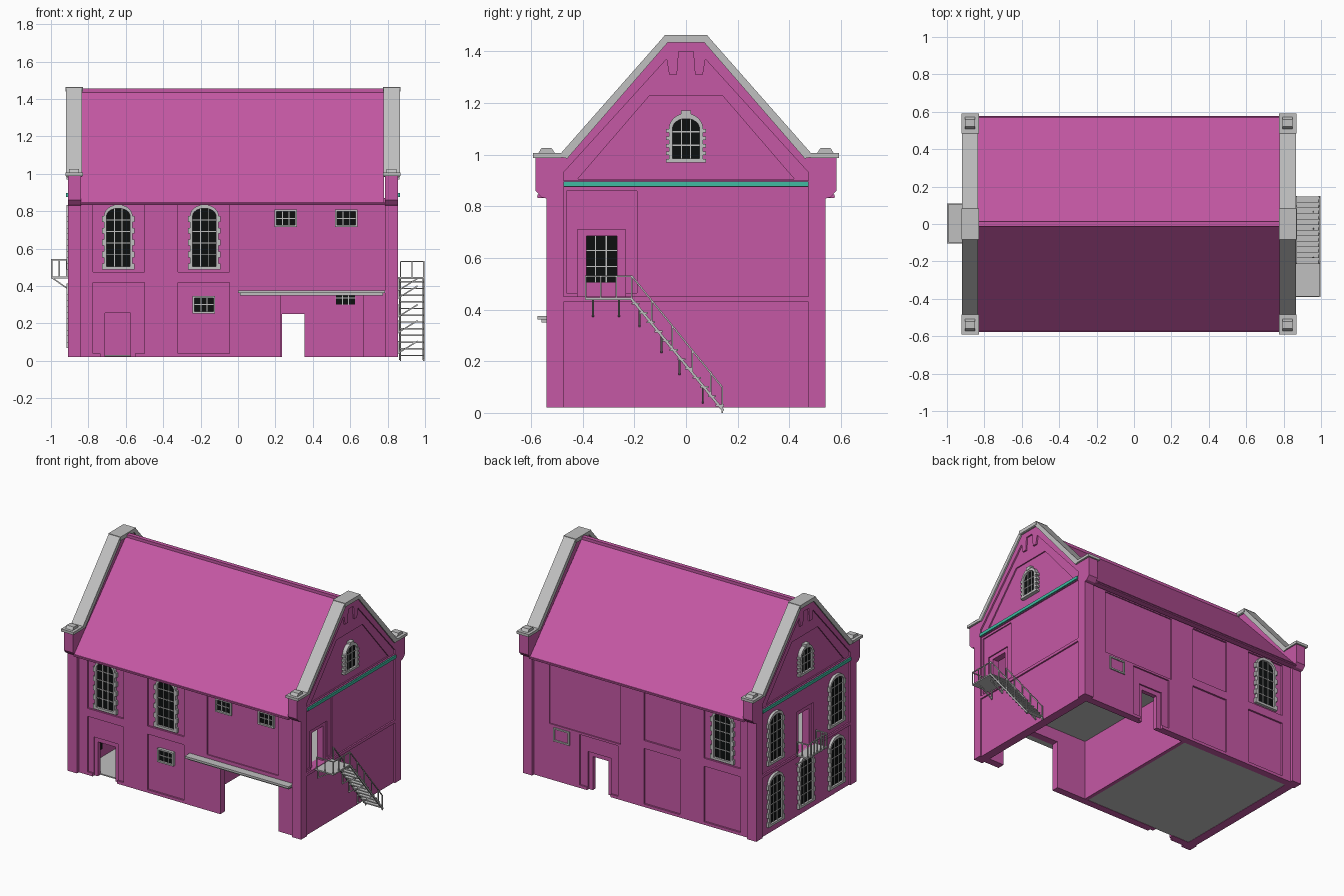
import bpy, bmesh, math
from mathutils import Vector

cube = bpy.data.objects.get("Cube")
if cube:
    bpy.data.objects.remove(cube, do_unlink=True)


def material(name, color):
    m = bpy.data.materials.new(name)
    m.use_nodes = True
    m.diffuse_color = (*color, 1)
    m.node_tree.nodes["Principled BSDF"].inputs["Base Color"].default_value = (*color, 1)
    return m


PINK = material("pink plaster", (0.56, 0.098, 0.375))
STONE = material("pale grey stone", (0.53, 0.53, 0.53))
GLASS = material("black glass", (0.004, 0.005, 0.005))
TEAL = material("teal band", (0.05, 0.5, 0.36))

# Each side maps (along, up, outward from its wall plane) to a point
SIDES = {
    "front": lambda u, z, d: (u, -0.52 - d, z),
    "back": lambda u, z, d: (u, 0.52 + d, z),
    "right": lambda u, z, d: (0.855 + d, u, z),
    "left": lambda u, z, d: (-0.91 - d, u, z),
}


def finish(name, bm, mat):
    bmesh.ops.recalc_face_normals(bm, faces=bm.faces)
    me = bpy.data.meshes.new(name)
    bm.to_mesh(me)
    bm.free()
    me.materials.append(mat)
    ob = bpy.data.objects.new(name, me)
    bpy.context.collection.objects.link(ob)
    return ob


def prism(name, side, pts, d0, d1, mat):
    bm = bmesh.new()
    rings = [[bm.verts.new(SIDES[side](u, z, d)) for u, z in pts] for d in (d0, d1)]
    for ring in rings:
        bm.faces.new(ring)
    n = len(pts)
    for i in range(n):
        j = (i + 1) % n
        bm.faces.new((rings[0][i], rings[0][j], rings[1][j], rings[1][i]))
    return finish(name, bm, mat)


def rect(u0, u1, z0, z1):
    return [(u0, z0), (u1, z0), (u1, z1), (u0, z1)]


def mirrored(half):
    return half + [(-u, z) for u, z in reversed(half)]


def boxes(name, spans, mat):
    bm = bmesh.new()
    for x0, x1, y0, y1, z0, z1 in spans:
        vs = bmesh.ops.create_cube(bm, size=1)["verts"]
        for v in vs:
            v.co = ((x0 + x1) / 2 + v.co.x * (x1 - x0), (y0 + y1) / 2 + v.co.y * (y1 - y0),
                    (z0 + z1) / 2 + v.co.z * (z1 - z0))
    return finish(name, bm, mat)


def beams(name, runs, width, mat):
    bm = bmesh.new()
    for a, b in runs:
        a, b = Vector(a), Vector(b)
        turn = (b - a).to_track_quat('Z', 'Y')
        for v in bmesh.ops.create_cube(bm, size=1)["verts"]:
            v.co = (a + b) / 2 + turn @ Vector((v.co.x * width, v.co.y * width, v.co.z * (b - a).length))
    return finish(name, bm, mat)


def carve(ob, side, cuts):
    """Cut each (outline, depth) into the wall from outside."""
    mat = ob.data.materials[0]
    for pts, depth in cuts:
        cutter = prism("cutter", side, pts, -depth, 0.08, mat)
        cutter.hide_render = True
        mod = ob.modifiers.new("cut", 'BOOLEAN')
        mod.operation, mod.solver, mod.object = 'DIFFERENCE', 'EXACT', cutter
        deps = bpy.context.evaluated_depsgraph_get()
        me = bpy.data.meshes.new_from_object(ob.evaluated_get(deps))
        ob.modifiers.clear()
        ob.data = me
        bpy.data.objects.remove(cutter, do_unlink=True)
    ob.data.materials.clear()
    ob.data.materials.append(mat)


def arch(uc, hw, z0, spring, rise, steps=0, tooth=0.0):
    """Arched outline, with toothed sides when steps are given."""
    half = [(hw, z0)]
    for i in range(steps):
        w = hw + (tooth if i % 2 == 0 else 0)
        za, zb = (z0 + (spring - z0) * k / steps for k in (i, i + 1))
        half += [(w, za), (w, zb)] if i else [(w, zb)]
    if steps:
        half[0] = (hw + tooth, z0)
    half += [(hw * math.cos(t), spring + rise * math.sin(t)) for t in
             [math.pi / 2 * k / 6 for k in range(6)]]
    return [(uc + u, z) for u, z in mirrored(half)]


def window(name, side, uc, z0, z1, w, deep, arched=True, cols=3, rows=5):
    hw, rise = w / 2, 0.04
    if arched:
        pane = arch(uc, hw, z0, z1 - rise, rise)
        outer = arch(uc, hw + 0.014, z0 - 0.016, z1 - rise, rise + 0.02, 9, 0.011)
    else:
        pane = rect(uc - hw, uc + hw, z0, z1)
        outer = rect(uc - hw - 0.01, uc + hw + 0.01, z0 - 0.01, z1 + 0.01)
    frame = prism(name + "_surround", side, outer, -0.03, 0.008, STONE)
    carve(frame, side, [(pane, 0.05)])
    prism(name + "_glass", side, pane, -deep - 0.003, -0.006, GLASS)
    bars = []
    for i in range(1, cols):
        u = uc - hw + w * i / cols
        bars.append((u, u, z0, z1 - (rise * 0.15 if arched else 0)))
    for i in range(1, rows):
        z = z0 + (z1 - z0) * i / rows
        bars.append((uc - hw, uc + hw, z, z))
    t = 0.0025
    for u0, u1, za, zb in bars:
        prism(name + "_bar", side, rect(u0 - t, u1 + t, za - t, zb + t), -deep - 0.006, -0.001, STONE)


# Long walls with recessed panels and openings
low, high = (0.04, 0.42), (0.475, 0.835)
columns = ((-0.775, -0.5), (-0.32, -0.045))
panels = [(rect(*c, *h), 0.012) for c in columns for h in (low, high)]
panels.append((rect(0.13, 0.67, 0.4, 0.835), 0.008))
front = prism("front_wall", "front", rect(-0.85, 0.8, 0.02, 0.87), -0.05, 0, PINK)
carve(front, "front", panels + [(rect(-0.735, -0.55, -0.1, 0.285), 0.02),
                                (rect(-0.71, -0.575, -0.1, 0.255), 0.2),
                                (rect(0.23, 0.67, -0.1, 0.35), 0.2)])
back = prism("back_wall", "back", rect(-0.85, 0.8, 0.02, 0.87), -0.05, 0, PINK)
carve(back, "back", panels + [(rect(0.15, 0.44, 0.04, 0.385), 0.01),
                              (rect(0.205, 0.385, -0.1, 0.28), 0.02),
                              (rect(0.235, 0.355, -0.1, 0.25), 0.2)])

# Gable end walls
outline = mirrored([(0.54, 0.02), (0.54, 0.83), (0.56, 0.835), (0.582, 0.86), (0.582, 0.99),
                    (0.465, 0.99), (0.07, 1.44)])
field = mirrored([(0.475, 0.9), (0.475, 0.93), (0.075, 1.37), (0.065, 1.31), (0.035, 1.31), (0.028, 1.4)])
trapezoid = mirrored([(0.42, 0.905), (0.14, 1.23)])
shared = [(rect(-0.475, 0.475, -0.1, 0.43), 0.01), (rect(-0.475, 0.475, 0.45, 0.875), 0.01),
          (field, 0.01), (trapezoid, 0.018)]
right = prism("right_gable_wall", "right", outline, -0.07, 0, PINK)
carve(right, "right", shared + [(rect(-0.462, -0.19, 0.465, 0.86), 0.018),
                                (rect(-0.42, -0.235, 0.45, 0.71), 0.026),
                                (rect(-0.385, -0.268, 0.45, 0.685), 0.2)])
left = prism("left_gable_wall", "left", outline, -0.07, 0, PINK)
carve(left, "left", shared + [(rect(-0.09, 0.09, 0.45, 0.73), 0.02),
                              (rect(-0.055, 0.055, 0.45, 0.7), 0.2)])

# Copings, pier caps, teal bands and gable windows
for side in ("right", "left"):
    strip = [(0.485, 0.99), (0.485, 1.005), (0.082, 1.462)]
    inner = [(0.07, 1.435), (0.46, 0.985)]
    half = strip + [(-u, z) for u, z in reversed(strip)] + [(-u, z) for u, z in reversed(inner)] + inner
    prism(side + "_coping", side, half, -0.077, 0.01, STONE)
    prism(side + "_peak_cap", side, rect(-0.083, 0.083, 1.44, 1.464), -0.08, 0.013, STONE)
    for s in (-1, 1):
        prism(side + "_pier_cap", side, rect(s * 0.485, s * 0.592, 0.988, 1.006), -0.08, 0.013, STONE)
        top = [(s * u, z) for u, z in ((0.508, 1.006), (0.572, 1.006), (0.56, 1.025), (0.52, 1.025))]
        prism(side + "_pier_cap_block", side, top, -0.06, -0.007, STONE)
    prism(side + "_band", side, rect(-0.475, 0.475, 0.876, 0.896), -0.02, 0.01, TEAL)
    window(side + "_gable_window", side, 0, 0.985, 1.14, 0.105, 0.07, cols=3, rows=3)
    prism(side + "_gable_keystone", side, rect(-0.02, 0.02, 1.15, 1.172), -0.03, 0.01, STONE)

# Roof shell and ridge
roof = [(0.578, 0.838), (0, 1.45), (-0.578, 0.838), (-0.545, 0.838), (0, 1.415), (0.545, 0.838)]
prism("roof", "right", roof, -0.075, -1.697, PINK)
boxes("roof_ridge", [(-0.84, 0.785, -0.014, 0.014, 1.42, 1.455)], PINK)
boxes("eaves", [(-0.84, 0.785, s * 0.555 - 0.02, s * 0.555 + 0.02, 0.832, 0.846) for s in (-1, 1)], PINK)

# Interior floors and partition
boxes("ground_floor", [(-0.85, 0.0, -0.475, 0.475, 0.022, 0.03)], STONE)
boxes("upper_floor", [(-0.85, 0.79, -0.475, 0.475, 0.435, 0.448)], STONE)
boxes("partition", [(-0.02, 0.005, -0.475, 0.475, 0.021, 0.435)], PINK)

# Windows on the long walls
for u in (-0.64, -0.18):
    window("front_tall_window", "front", u, 0.505, 0.815, 0.125, 0.05)
for u, z in ((0.255, 0.725), (0.578, 0.725), (-0.182, 0.264)):
    window("front_small_window", "front", u, z, z + 0.073, 0.1, 0.05, False, 3, 2)
window("back_tall_window", "back", -0.64, 0.505, 0.815, 0.125, 0.05)
window("back_small_window", "back", 0.575, 0.3, 0.373, 0.1, 0.05, False, 3, 2)

# Windows on the left end
for u in (-0.33, 0, 0.33):
    window("left_lower_window", "left", u, 0.085, 0.395, 0.125, 0.07)
    if u:
        window("left_upper_window", "left", u, 0.505, 0.815, 0.125, 0.07)

# Canopy over the wide entrance
boxes("canopy", [(0.0, 0.785, -0.575, -0.5, 0.362, 0.376), (0.01, 0.775, -0.56, -0.5, 0.35, 0.362)], STONE)

# Left balcony
boxes("balcony_floor", [(-0.995, -0.9, -0.1, 0.108, 0.44, 0.45)], STONE)
xo, xi, zt = -0.996, -0.915, 0.54
runs = [((xo, -0.1, zt), (xo, 0.107, zt))]
runs += [((xo, -0.1 + 0.207 * i / 6, 0.44), (xo, -0.1 + 0.207 * i / 6, zt)) for i in range(7)]
for y in (-0.1, 0.107):
    runs += [((xo, y, zt), (xi, y, zt)), ((xo, y, 0.445), (-0.91, y, 0.385))]
    runs += [((x, y, 0.44), (x, y, zt)) for x in (-0.955, xi)]
beams("balcony_railing", runs, 0.007, STONE)

# Right outside stair: landing, treads, stringers, struts and railing
boxes("stair_landing", [(0.85, 0.995, -0.39, -0.21, 0.438, 0.447)], STONE)
count, y0, z0, y1, z1 = 12, -0.21, 0.44, 0.145, 0.01
steps = []
for i in range(count):
    k = (i + 0.5) / count
    y, z = y0 + (y1 - y0) * k, z0 + (z1 - z0) * k
    steps.append((0.865, 0.992, y - 0.016, y + 0.016, z - 0.003, z + 0.004))
boxes("stair_treads", steps, STONE)
beams("stair_stringers", [((x, y0, z0), (x, y1, 0.008)) for x in (0.866, 0.992)], 0.01, STONE)
rails, struts = [], []
for x in (0.868, 0.993):
    rails += [((x, y0, 0.53), (x, y1 - 0.005, 0.1)), ((x, y1 - 0.005, 0), (x, y1 - 0.005, 0.1))]
    for k in (0, 0.22, 0.44, 0.66, 0.86):
        y, z = y0 + (y1 - y0) * k, z0 + (z1 - z0) * k
        rails.append(((x, y, z), (x, y, z + 0.09)))
rails += [((0.993, -0.388, 0.53), (0.993, y0, 0.53)), ((0.868, -0.388, 0.53), (0.993, -0.388, 0.53))]
rails += [((x, -0.388, 0.44), (x, -0.388, 0.53)) for x in (0.868, 0.93, 0.993)]
rails += [((0.993, y, 0.44), (0.993, y, 0.53)) for y in (-0.33, -0.27)]
for y, z in ((-0.36, 0.44), (-0.26, 0.44), (-0.18, 0.4), (-0.095, 0.3), (-0.025, 0.215), (0.065, 0.105)):
    struts += [((0.855, y, z - 0.065), (0.96, y, z)), ((0.86, y, z - 0.065), (0.86, y, z))]
beams("stair_railing", rails, 0.006, STONE)
beams("stair_struts", struts, 0.007, STONE)
